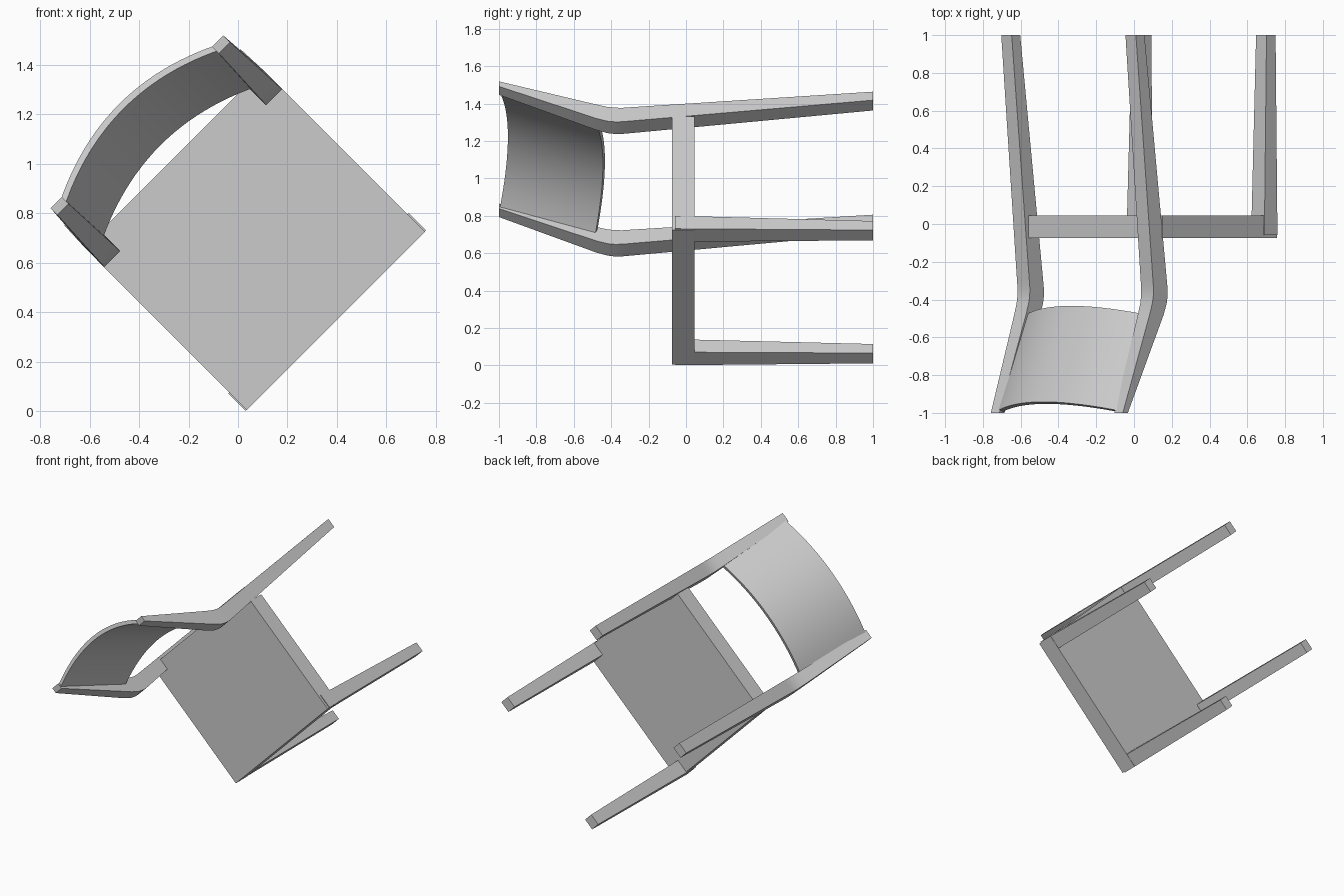
import bpy, bmesh, math
from mathutils import Matrix, Vector

cube = bpy.data.objects.get("Cube")
if cube:
    bpy.data.objects.remove(cube, do_unlink=True)

# Single grey finish
GREY = (0.6, 0.6, 0.6, 1)
mat = bpy.data.materials.new("plain grey")
mat.use_nodes = True
mat.diffuse_color = GREY
mat.node_tree.nodes["Principled BSDF"].inputs["Base Color"].default_value = GREY

# Chair space (x width, y toward the back, z up) to its tipped-over pose
R = math.sqrt(0.5)
HALF = 0.512
POSE = Matrix(((R, -R, 0, 0.034 + HALF * R),
               (0, 0, -1, 0),
               (R, R, 0, 0.003 + HALF * R),
               (0, 0, 0, 1)))


def loft(name, rings, mirror=False, smooth=False):
    """Skin closed rings of points and cap both ends."""
    bm = bmesh.new()
    loops = [[bm.verts.new(p) for p in ring] for ring in rings]
    for lo, hi in zip(loops, loops[1:]):
        n = len(lo)
        for i in range(n):
            j = (i + 1) % n
            bm.faces.new((lo[i], lo[j], hi[j], hi[i]))
    bm.faces.new(loops[0])
    bm.faces.new(loops[-1])
    bmesh.ops.recalc_face_normals(bm, faces=bm.faces)
    me = bpy.data.meshes.new(name)
    bm.to_mesh(me)
    bm.free()
    me.materials.append(mat)
    ob = bpy.data.objects.new(name, me)
    bpy.context.collection.objects.link(ob)
    ob.matrix_world = POSE
    if mirror:
        ob.modifiers.new("Mirror", 'MIRROR').use_axis[0] = True
    if smooth:
        bpy.ops.object.select_all(action='DESELECT')
        ob.select_set(True)
        bpy.context.view_layer.objects.active = ob
        bpy.ops.object.shade_smooth_by_angle(angle=math.radians(30))
    return ob


def bar(name, sections, smooth=False):
    """Mirrored pair of tapered bars from (z, inner, outer, front, back)."""
    rings = [[(i, f, z), (o, f, z), (o, b, z), (i, b, z)] for z, i, o, f, b in sections]
    return loft(name, rings, mirror=True, smooth=smooth)


# Seat slab, notched around the back posts
outline = [(-0.51, 0), (0.51, 0), (0.51, 0.857), (0.42, 0.857),
           (0.42, 0.93), (-0.42, 0.93), (-0.42, 0.857), (-0.51, 0.857)]
loft("seat", [[(x, y, z) for x, y in outline] for z in (-0.045, 0.075)])

# Tapered front legs
bar("front_legs", [(-1, 0.426, 0.504, 0.004, 0.072),
                   (0.058, 0.417, 0.516, 0.002, 0.1)])

# Rear legs running up into the bent back posts
bar("back_posts", [(-1, 0.426, 0.504, 0.986, 1.05),
                   (0.30, 0.417, 0.509, 0.823, 0.927),
                   (0.34, 0.417, 0.509, 0.818, 0.923),
                   (0.38, 0.417, 0.509, 0.817, 0.924),
                   (0.42, 0.418, 0.508, 0.823, 0.931),
                   (0.48, 0.419, 0.507, 0.845, 0.950),
                   (1, 0.430, 0.494, 1.10, 1.138)], smooth=True)

# Curved backrest panel, bowed at right angles to the leaning posts
top, low = Vector((0, 1.103, 0.998)), Vector((0, 0.893, 0.49))
lean = (top - low).normalized()
bow = Vector((0, lean.z, -lean.y))
SEG, SPAN, SAG, THICK = 24, 0.45, 0.12, 0.028


def arc(base, offset):
    us = [2 * i / SEG - 1 for i in range(SEG + 1)]
    return [base + Vector((SPAN * u, 0, 0)) + bow * (SAG * (1 - u * u) + offset) for u in us]


loft("backrest", [arc(p, 0) + arc(p, THICK)[::-1] for p in (low, top)], smooth=True)
